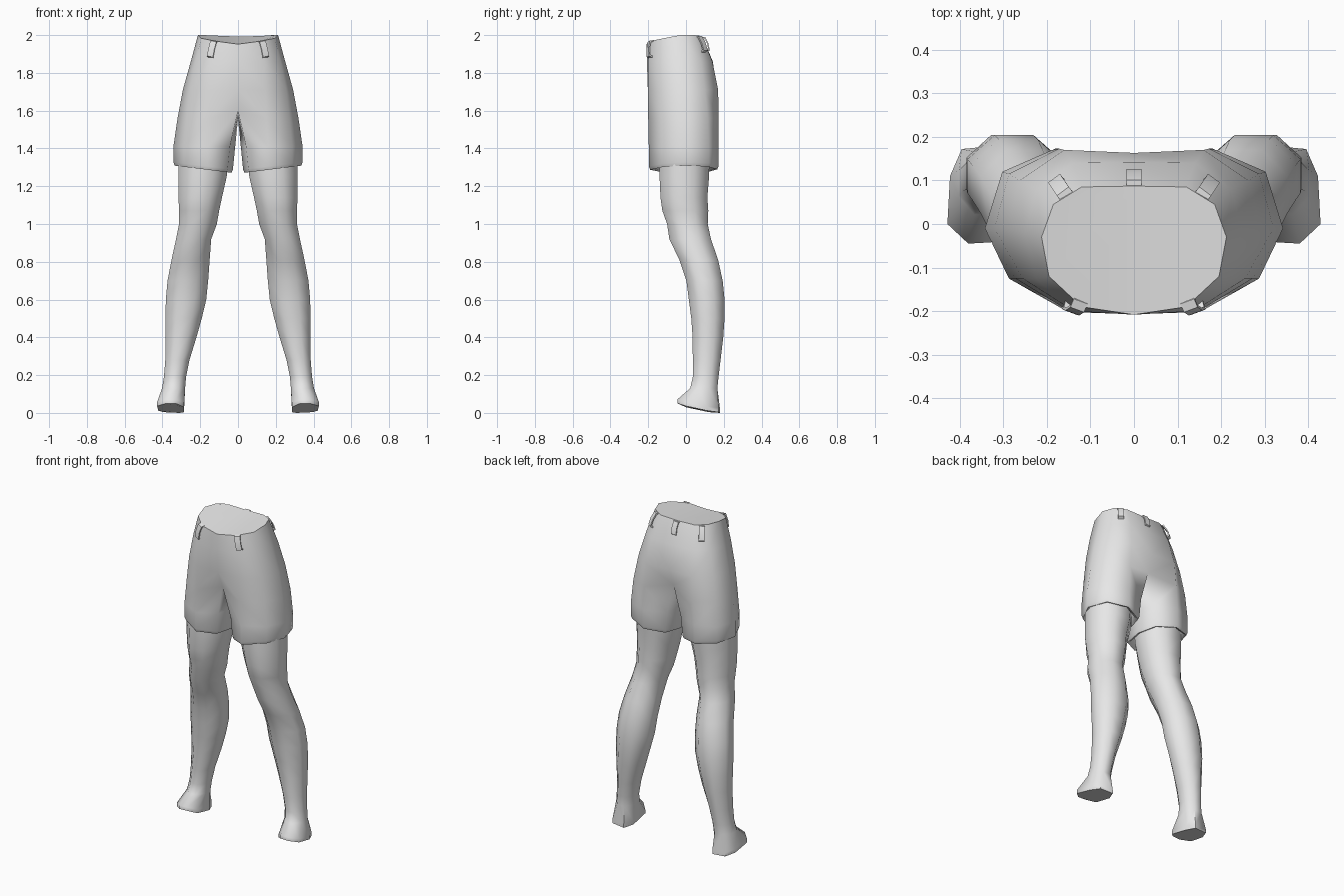
import bpy, bmesh, math
from mathutils import Vector

if "Cube" in bpy.data.objects:
    bpy.data.objects.remove(bpy.data.objects["Cube"], do_unlink=True)

grey = bpy.data.materials.new("plain grey")
grey.use_nodes = True
grey.diffuse_color = (0.8, 0.8, 0.8, 1)
grey.node_tree.nodes["Principled BSDF"].inputs["Base Color"].default_value = (0.8, 0.8, 0.8, 1)


def finish(name, bm, angle, mirror=False):
    """Turn a bmesh into a smooth-shaded object, optionally mirrored in x."""
    mesh = bpy.data.meshes.new(name)
    bm.to_mesh(mesh)
    bm.free()
    mesh.materials.append(grey)
    obj = bpy.data.objects.new(name, mesh)
    bpy.context.collection.objects.link(obj)
    bpy.ops.object.select_all(action='DESELECT')
    obj.select_set(True)
    bpy.context.view_layer.objects.active = obj
    bpy.ops.object.shade_smooth_by_angle(angle=math.radians(angle))
    if mirror:
        mod = obj.modifiers.new("Mirror", 'MIRROR')
        mod.merge_threshold = 0.0005
    return obj


def add_ring(bm, points):
    return [bm.verts.new(p) for p in points]


def bridge(bm, upper, lower, closed=True):
    """Join two rings that run counter-clockwise seen from above."""
    n = min(len(upper), len(lower))
    for i in range(n if closed else n - 1):
        j = (i + 1) % n
        bm.faces.new((upper[i], lower[i], lower[j], upper[j]))


# Shorts: half rings from centre front round the outside to centre back
bm = bmesh.new()
waist = add_ring(bm, [(0, -.208, 1.952), (.12, -.19, 1.968), (.195, -.12, 1.983), (.212, -.03, 2),
                      (.185, .045, 2), (.12, .085, 1.995), (0, .087, 1.992)])
hip = add_ring(bm, [(x, y, 1.86) for x, y in
                    [(0, -.207), (.138, -.2), (.225, -.125), (.25, -.02), (.223, .08), (.14, .14), (0, .142)]])
seat = add_ring(bm, [(x, y, 1.71) for x, y in
                     [(0, -.2), (.145, -.202), (.255, -.125), (.292, -.01), (.262, .1), (.16, .17), (0, .163)]])
# Crotch ring adds one inner point, so the legs continue as closed rings
crotch = add_ring(bm, [(0, -.155, 1.6), (.15, -.2, 1.56), (.272, -.125, 1.56), (.32, -.01, 1.56),
                       (.287, .115, 1.56), (.172, .173, 1.56), (0, .125, 1.6), (0, 0, 1.555)])
bm.faces.new(waist)
bridge(bm, waist, hip, False)
bridge(bm, hip, seat, False)
bridge(bm, seat, crotch[:7], False)

hem_shape = [(.055, -.135), (.16, -.197), (.287, -.125), (.342, -.01),
             (.302, .12), (.18, .173), (.06, .12), (.027, 0)]
thigh = add_ring(bm, [(x - .012 * (x < .1), y, 1.41) for x, y in hem_shape])


def hem_ring(scale, lift):
    cx, cy = .187, -.005
    return add_ring(bm, [(cx + (x - cx) * scale, cy + (y - cy) * scale, 1.268 + .12 * x + lift)
                         for x, y in hem_shape])


# Hem edge is rounded, then folded up inside
rings = [crotch, thigh, hem_ring(1, .018), hem_ring(.96, 0), hem_ring(.88, .005), hem_ring(.84, .07)]
for a, b in zip(rings, rings[1:]):
    bridge(bm, a, b)
finish("shorts", bm, 65, True)

# Leg and foot: height, inner x, outer x, front y, back y
leg_sections = [
    (1.36, .05, .315, -.14, .125), (1.25, .06, .315, -.14, .122), (1.14, .085, .315, -.135, .113),
    (1.07, .1, .312, -.125, .118), (1.0, .112, .312, -.1, .115), (.92, .142, .328, -.088, .132),
    (.81, .15, .352, -.035, .17), (.7, .158, .373, .002, .194), (.6, .168, .382, .015, .204),
    (.5, .192, .384, .028, .204), (.4, .22, .383, .035, .197), (.28, .257, .385, .036, .183),
    (.19, .275, .392, .036, .172), (.13, .28, .402, .022, .166)]
bm = bmesh.new()
previous = None
for z, x0, x1, y0, y1 in leg_sections:
    pts = []
    for k in range(8):
        a = math.radians(45 * k + 22.5)
        s = .5 / math.cos(math.radians(22.5))
        pts.append(((x0 + x1) / 2 + s * (x1 - x0) * math.cos(a),
                    (y0 + y1) / 2 + s * (y1 - y0) * math.sin(a), z))
    ring = add_ring(bm, pts)
    if previous:
        bridge(bm, previous, ring)
    previous = ring
# Foot flare and the sole that rises toward the toes
foot = [(.422, .11), (.395, .172), (.31, .18), (.285, .12), (.285, 0), (.328, -.042), (.38, -.045), (.428, 0)]
sole_z = [.012, .004, 0, .004, .03, .05, .05, .036]
upper_foot = add_ring(bm, [(x, y, z + .022) for (x, y), z in zip(foot, sole_z)])
sole = add_ring(bm, [(x, y, z) for (x, y), z in zip(foot, sole_z)])
bridge(bm, previous, upper_foot)
bridge(bm, upper_foot, sole)
bm.faces.new(list(reversed(sole)))
finish("leg", bm, 60, True)


def belt_loop(name, top, bottom, outward, mirror):
    """A thin arched strip standing off the waistband."""
    top, bottom = Vector(top), Vector(bottom)
    out = Vector(outward).normalized()
    side = out.cross(top - bottom).normalized() * .017
    path = [(0, -.008), (.06, .012), (.5, .017), (.94, .012), (1, -.008)]
    bm = bmesh.new()
    strips = []
    for t, h in path:
        p = top.lerp(bottom, t)
        q = top.lerp(bottom, .5 + (t - .5) * .86)
        strips.append([p + out * h - side, p + out * h + side,
                       q + out * (h - .007) + side, q + out * (h - .007) - side])
    rows = [add_ring(bm, s) for s in strips]
    for a, b in zip(rows, rows[1:]):
        bridge(bm, a, b)
    bm.faces.new(rows[0])
    bm.faces.new(list(reversed(rows[-1])))
    bmesh.ops.recalc_face_normals(bm, faces=bm.faces)
    finish(name, bm, 35, mirror)


belt_loop("front_belt_loop", (.125, -.185, 1.972), (.146, -.191, 1.88), (.35, -1, .1), True)
belt_loop("back_side_belt_loop", (.155, .064, 1.996), (.178, .098, 1.91), (.6, .8, .35), True)
belt_loop("back_belt_loop", (0, .088, 1.992), (0, .117, 1.91), (0, 1, .35), False)
